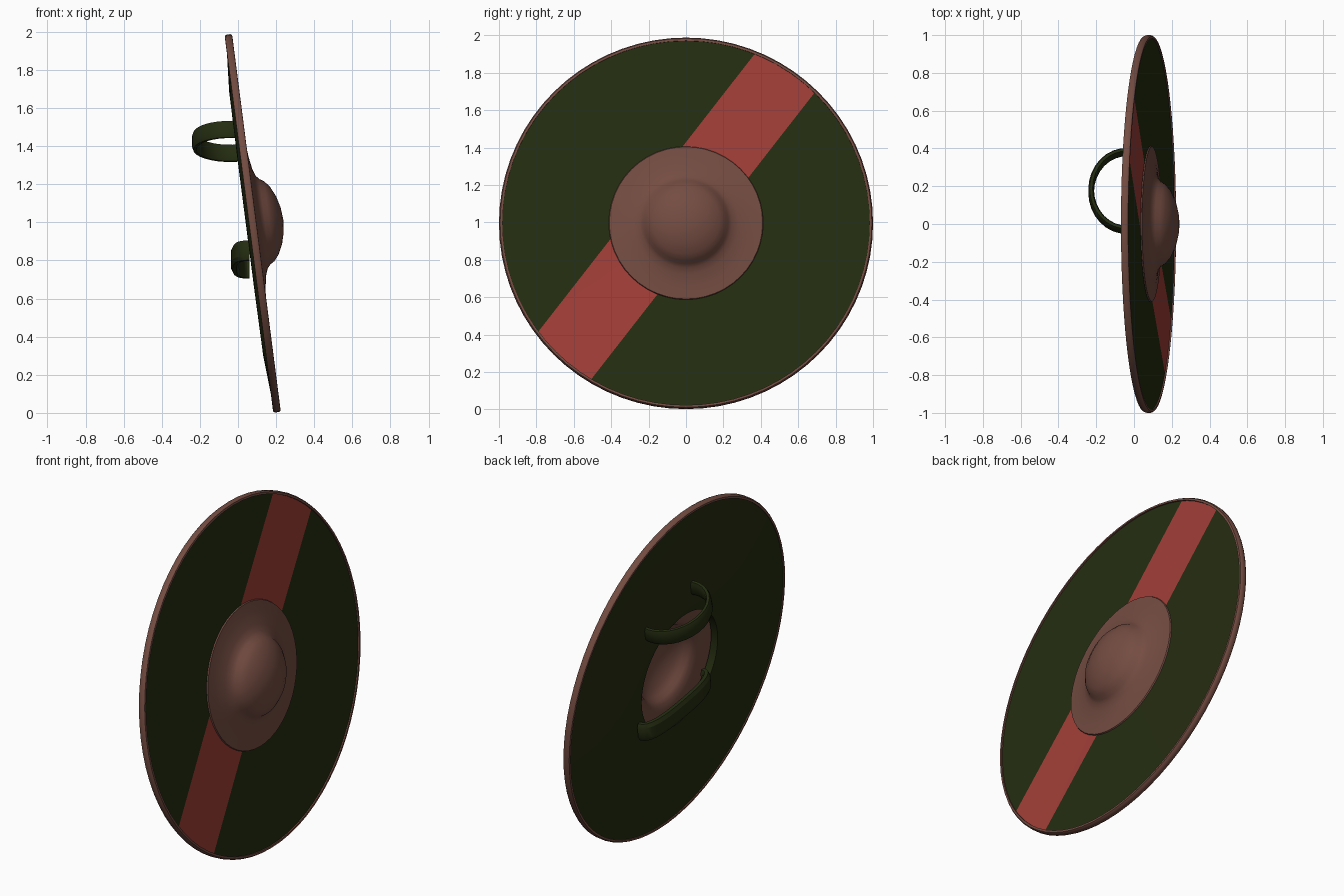
import bpy, bmesh, math
from mathutils import Matrix, Vector

if "Cube" in bpy.data.objects:
    bpy.data.objects.remove(bpy.data.objects["Cube"])


def material(name, rgb):
    m = bpy.data.materials.new(name)
    m.diffuse_color = (*rgb, 1)
    m.use_nodes = True
    m.node_tree.nodes["Principled BSDF"].inputs["Base Color"].default_value = m.diffuse_color
    return m


GREEN = material("dark green", (0.018, 0.026, 0.0055))
RED = material("faded red", (0.36, 0.048, 0.038))
BROWN = material("brown metal", (0.175, 0.073, 0.054))

# Shield frame: local x = world y, local y = up the leaning face, local z = face normal
T = math.radians(7.35)
S, C = math.sin(T), math.cos(T)
FRAME = Matrix(((0, -S, C, 0.077), (1, 0, 0, 0), (0, C, S, 0.995), (0, 0, 0, 1)))


def finish(name, bm, mats, angle=35):
    me = bpy.data.meshes.new(name)
    bm.to_mesh(me)
    bm.free()
    for m in mats:
        me.materials.append(m)
    ob = bpy.data.objects.new(name, me)
    bpy.context.collection.objects.link(ob)
    bpy.ops.object.select_all(action='DESELECT')
    ob.select_set(True)
    bpy.context.view_layer.objects.active = ob
    bpy.ops.object.shade_smooth_by_angle(angle=math.radians(angle))
    return ob


def lathe(profile, segs, closed):
    """Turn (radius, height) points about local z."""
    bm = bmesh.new()
    vs = [bm.verts.new((r, 0, h)) for r, h in profile]
    n = len(vs)
    es = [bm.edges.new((vs[i], vs[(i + 1) % n])) for i in range(n if closed else n - 1)]
    bmesh.ops.spin(bm, geom=vs + es, cent=(0, 0, 0), axis=(0, 0, 1),
                   angle=2 * math.pi, steps=segs, use_duplicate=False)
    bmesh.ops.remove_doubles(bm, verts=bm.verts, dist=1e-5)
    bmesh.ops.recalc_face_normals(bm, faces=bm.faces)
    return bm


# Board with a centre hole, diagonal stripe cut into the front
bm = lathe([(0.985, 0.012), (0.35, 0.008), (0.35, -0.036), (0.7, -0.034), (0.985, -0.014)], 72, True)
A = math.radians(52.3)
across = Vector((-math.sin(A), math.cos(A), 0))
LOW, HIGH = -0.114, 0.267
for d in (LOW, HIGH):
    front = [f for f in bm.faces if f.normal.z > 0.9]
    geom = set(front)
    for f in front:
        geom.update(f.edges)
        geom.update(f.verts)
    bmesh.ops.bisect_plane(bm, geom=list(geom), plane_co=across * d, plane_no=across, dist=1e-5)
bm.normal_update()
for f in bm.faces:
    d = f.calc_center_median().dot(across)
    f.material_index = int(f.normal.z > 0.9 and LOW < d < HIGH)
bm.transform(FRAME)
finish("shield_board", bm, [GREEN, RED])

# Rim band
bm = lathe([(0.982, 0.02), (0.994, 0.019), (1.0, 0.01), (1.0, -0.01),
            (0.994, -0.019), (0.982, -0.02)], 72, True)
bm.transform(FRAME)
finish("rim", bm, [BROWN], 50)

# Domed boss with wide flange
bm = lathe([(0.413, 0.011), (0.41, 0.018), (0.35, 0.023), (0.28, 0.035), (0.245, 0.048),
            (0.226, 0.064), (0.212, 0.087), (0.18, 0.114), (0.125, 0.14), (0.065, 0.156),
            (0, 0.162)], 48, False)
if sum(f.normal.z for f in bm.faces) < 0:
    bmesh.ops.reverse_faces(bm, faces=bm.faces)
bm.transform(FRAME)
finish("boss", bm, [BROWN], 50)


def strap(name, centre, half_len, depth, width, thick, tilt, power, sweep, segs=18):
    """Bowed band standing off the back of the board."""
    b = math.radians(tilt)
    out = Vector((-1, 0, 0))
    along = Vector((0, math.cos(b), -math.sin(b)))
    wide = Vector((0, math.sin(b), math.cos(b)))

    def point(t):
        c, s = math.cos(t), math.sin(t)
        return (Vector(centre) + out * depth * math.copysign(abs(c) ** power, c)
                + along * half_len * math.copysign(abs(s) ** power, s))

    section = [(-0.5, -0.25), (-0.3, -0.5), (0.3, -0.5), (0.5, -0.25),
               (0.5, 0.25), (0.3, 0.5), (-0.3, 0.5), (-0.5, 0.25)]
    bm = bmesh.new()
    rings = []
    for i in range(segs + 1):
        t = math.radians(sweep) * (2 * i / segs - 1)
        tangent = (point(t + 0.02) - point(t - 0.02)).normalized()
        side = tangent.cross(wide).normalized()
        rings.append([bm.verts.new(point(t) + wide * u * width + side * v * thick)
                      for u, v in section])
    for p, q in zip(rings, rings[1:]):
        for k in range(8):
            j = (k + 1) % 8
            bm.faces.new((p[k], p[j], q[j], q[k]))
    bm.faces.new(rings[0])
    bm.faces.new(rings[-1])
    bmesh.ops.recalc_face_normals(bm, faces=bm.faces)
    return finish(name, bm, [GREEN], 25)


# Forearm strap above, hand grip below
strap("arm_strap", (-0.04, 0.175, 1.425), 0.215, 0.187, 0.09, 0.03, 17, 1.0, 105)
strap("hand_grip", (0.06, 0.05, 0.805), 0.30, 0.078, 0.105, 0.04, 9, 0.75, 90)
